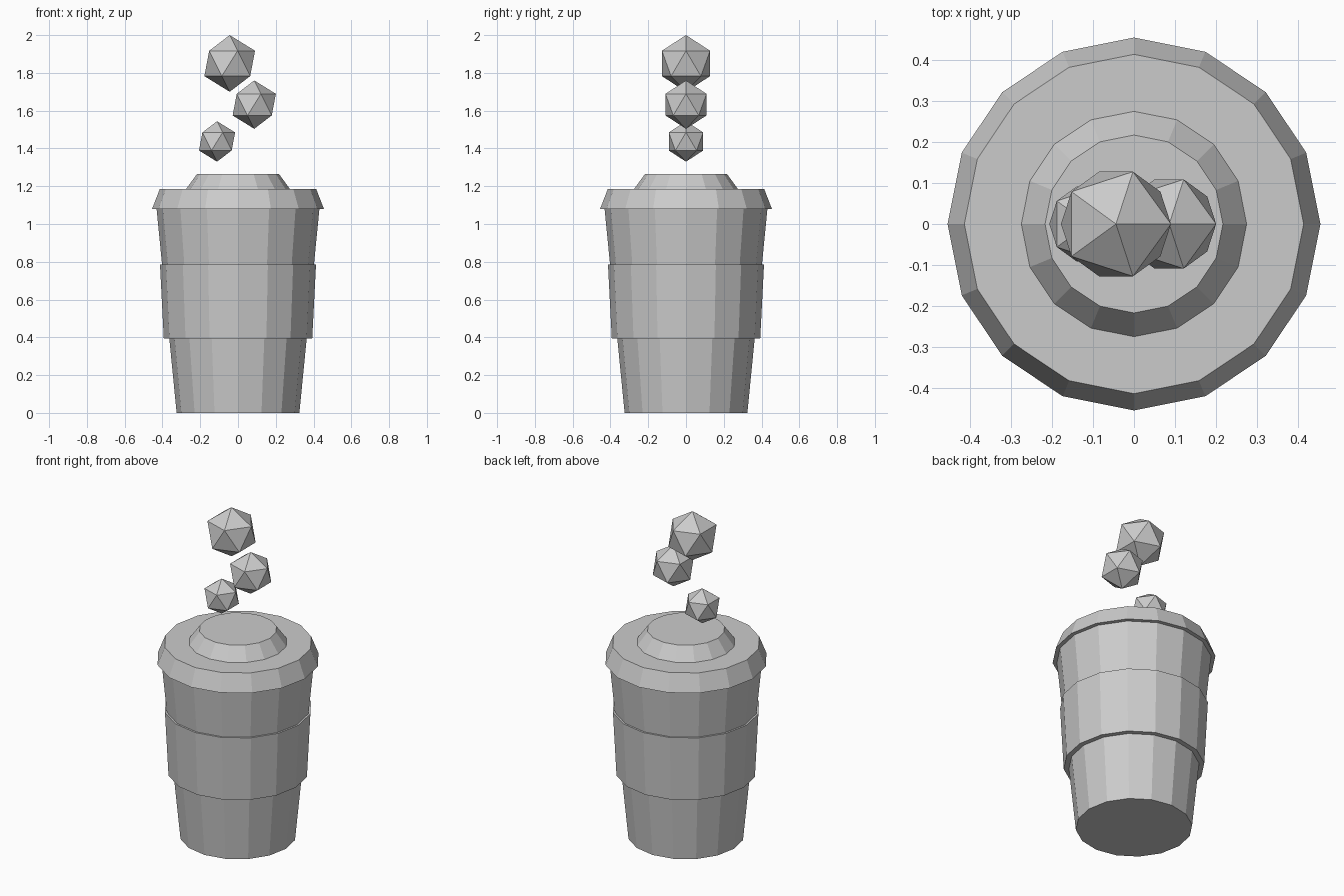
import bpy

if "Cube" in bpy.data.objects:
    bpy.data.objects.remove(bpy.data.objects["Cube"])

SIDES = 16


def frustum(name, r_bottom, r_top, z0, z1):
    bpy.ops.mesh.primitive_cone_add(vertices=SIDES, radius1=r_bottom, radius2=r_top,
                                    depth=z1 - z0, location=(0, 0, (z0 + z1) / 2))
    bpy.context.object.name = name


def puff(name, radius, x, z):
    bpy.ops.mesh.primitive_ico_sphere_add(subdivisions=1, radius=radius, location=(x, 0, z))
    bpy.context.object.name = name


# Tapered paper cup and its sleeve
frustum("cup_body", 0.325, 0.433, 0.0, 1.10)
frustum("cup_sleeve", 0.393, 0.413, 0.395, 0.785)

# Lid: flared rim with a raised centre
frustum("lid_rim", 0.455, 0.414, 1.08, 1.185)
frustum("lid_raised_top", 0.275, 0.217, 1.185, 1.265)

# Rising steam puffs
for i, (radius, x, z) in enumerate([(0.107, -0.111, 1.437),
                                    (0.128, 0.086, 1.632),
                                    (0.150, -0.044, 1.850)], 1):
    puff(f"steam_puff_{i}", radius, x, z)
